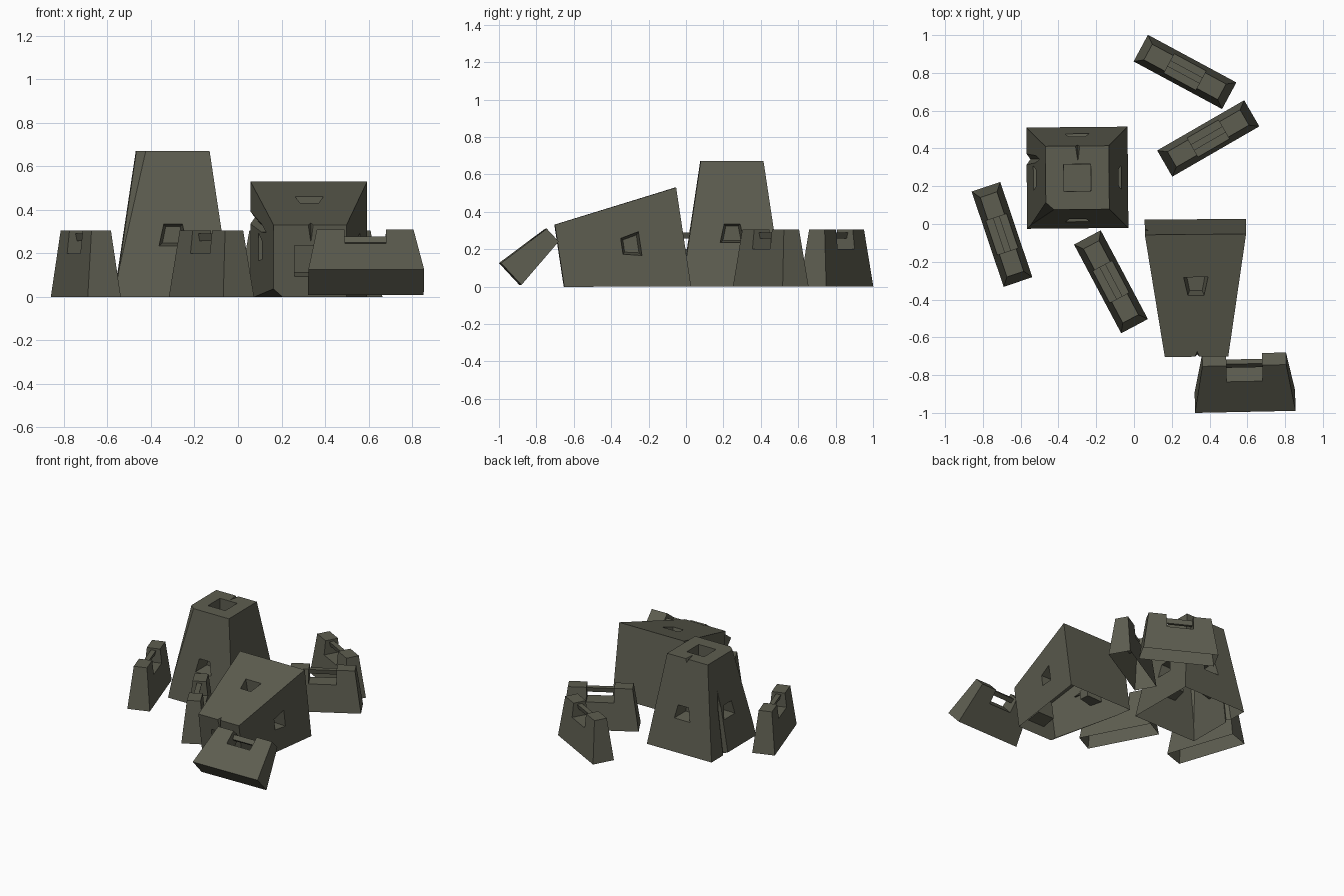
import bpy, bmesh
from math import radians
from mathutils import Vector

if "Cube" in bpy.data.objects:
    bpy.data.objects.remove(bpy.data.objects["Cube"])

concrete = bpy.data.materials.new("olive grey concrete")
concrete.diffuse_color = (0.11, 0.11, 0.08, 1)
concrete.use_nodes = True
concrete.node_tree.nodes["Principled BSDF"].inputs["Base Color"].default_value = concrete.diffuse_color


def hull(name, points):
    """Convex solid around a handful of points."""
    bm = bmesh.new()
    verts = [bm.verts.new(p) for p in points]
    bmesh.ops.convex_hull(bm, input=verts)
    bmesh.ops.dissolve_limit(bm, angle_limit=0.01, verts=bm.verts, edges=bm.edges)
    bmesh.ops.recalc_face_normals(bm, faces=bm.faces)
    me = bpy.data.meshes.new(name)
    bm.to_mesh(me)
    bm.free()
    me.materials.append(concrete)
    ob = bpy.data.objects.new(name, me)
    bpy.context.collection.objects.link(ob)
    return ob


def rect(x, y, z):
    return [(sx * x, sy * y, z) for sx in (-1, 1) for sy in (-1, 1)]


def carve(ob, cutters):
    """Subtract the cutters and bake the result."""
    for c in cutters:
        m = ob.modifiers.new("cut", 'BOOLEAN')
        m.operation, m.solver, m.object = 'DIFFERENCE', 'EXACT', c
    deps = bpy.context.evaluated_depsgraph_get()
    me = bpy.data.meshes.new_from_object(ob.evaluated_get(deps))
    ob.modifiers.clear()
    ob.data = me
    for c in cutters:
        bpy.data.objects.remove(c)


def opened(mesh, rule):
    """Copy of a mesh without the faces that rest on the ground."""
    me = mesh.copy()
    bm = bmesh.new()
    bm.from_mesh(me)
    gone = [f for f in bm.faces if rule(f)]
    bmesh.ops.delete(bm, geom=gone, context='FACES')
    bm.to_mesh(me)
    bm.free()
    return me


def place(name, mesh, loc, rot):
    ob = bpy.data.objects.new(name, mesh)
    ob.location = loc
    ob.rotation_euler = [radians(a) for a in rot]
    bpy.context.collection.objects.link(ob)


# Large tapered block
big = hull("large_block", rect(0.268, 0.268, 0) + rect(0.168, 0.168, 0.67))

# Broken corner, sliced off along one plane
bm = bmesh.new()
bm.from_mesh(big.data)
a, b, c = Vector((-0.125, -0.168, 0.67)), Vector((-0.168, -0.13, 0.67)), Vector((-0.250, -0.250, 0.12))
n = (b - a).cross(c - a).normalized()
if n.dot(Vector((-1, -1, 0))) < 0:
    n = -n
bmesh.ops.bisect_plane(bm, geom=bm.verts[:] + bm.edges[:] + bm.faces[:],
                       plane_co=a, plane_no=n, clear_outer=True)
bmesh.ops.holes_fill(bm, edges=[e for e in bm.edges if e.is_boundary])
bmesh.ops.recalc_face_normals(bm, faces=bm.faces)
bm.to_mesh(big.data)
bm.free()

# Lifting pockets: one on each side, one on top
cutters = [hull("top_pocket", rect(0.072, 0.072, 0.7) + rect(0.07, 0.07, 0.56))]
for i in range(4):
    pts = []
    for d, s in ((0.26, 1.07), (0.12, 0.75)):
        for x, z in ((-0.064, -0.05), (0.064, -0.05), (0.044, 0.05), (-0.044, 0.05)):
            pts.append((x * s, -d, 0.285 + z * s))
    ob = hull("side_pocket", pts)
    ob.rotation_euler.z = i * radians(90)
    cutters.append(ob)
# Shallow crack at the top rim and long shallow chip on the left side
cutters.append(hull("rim_crack", [(-0.015, 0.18, 0.68), (0.02, 0.18, 0.68), (0.004, 0.08, 0.68),
                                  (0.004, 0.18, 0.64), (0.004, 0.09, 0.668)]))
cutters.append(hull("side_chip", [(-0.30, 0.03, -0.02), (-0.30, 0.17, -0.02), (-0.25, 0.10, -0.02),
                                  (-0.19, 0.10, 0.45), (-0.26, 0.10, 0.5)]))
bpy.context.view_layer.update()
carve(big, cutters)

# Small wedge block with a notch and a lifting bar across it
small = hull("small_block", rect(0.266, 0.08, 0) + rect(0.222, 0.047, 0.305))
carve(small, [hull("notch", rect(0.095, 0.2, 0.2) + rect(0.095, 0.2, 0.4))])
bar = hull("lifting_bar", rect(0.10, 0.010, 0.256) + rect(0.10, 0.018, 0.29))


def bottom(f):
    return f.normal.z < -0.9 and f.calc_center_median().z < 0.01


def toppled_bottom(f):
    # Front face of the large block and the pocket in it
    on_side = f.normal.y < -0.97 and f.calc_center_median().y < -0.18
    in_pocket = all(abs(v.co.x) < 0.08 and v.co.y < -0.1 and 0.2 < v.co.z < 0.37 for v in f.verts)
    return on_side or in_pocket


# Layout: one large block standing, one toppled
place("standing_large_block", opened(big.data, bottom), (-0.30, 0.245, 0), (0, 0, 0.5))
place("toppled_large_block", opened(big.data, toppled_bottom), (0.325, -0.015, 0.265), (98.6, 0, 0.5))

# Layout: four small blocks standing, one leaning
small_open = opened(small.data, bottom)
spots = [((-0.699, -0.055, 0), (0, 0, -71.4)),
         ((-0.122, -0.306, 0), (0, 0, -62)),
         ((0.27, 0.805, 0), (0, 0, -28.3)),
         ((0.393, 0.453, 0), (0, 0, 30)),
         ((0.588, -0.94, 0.067), (-47, 0, 1.2))]
for i, (loc, rot) in enumerate(spots, 1):
    place(f"small_block_{i}", small.data if rot[0] else small_open, loc, rot)
    place(f"lifting_bar_{i}", bar.data, loc, rot)

for ob in (big, small, bar):
    bpy.data.objects.remove(ob)
